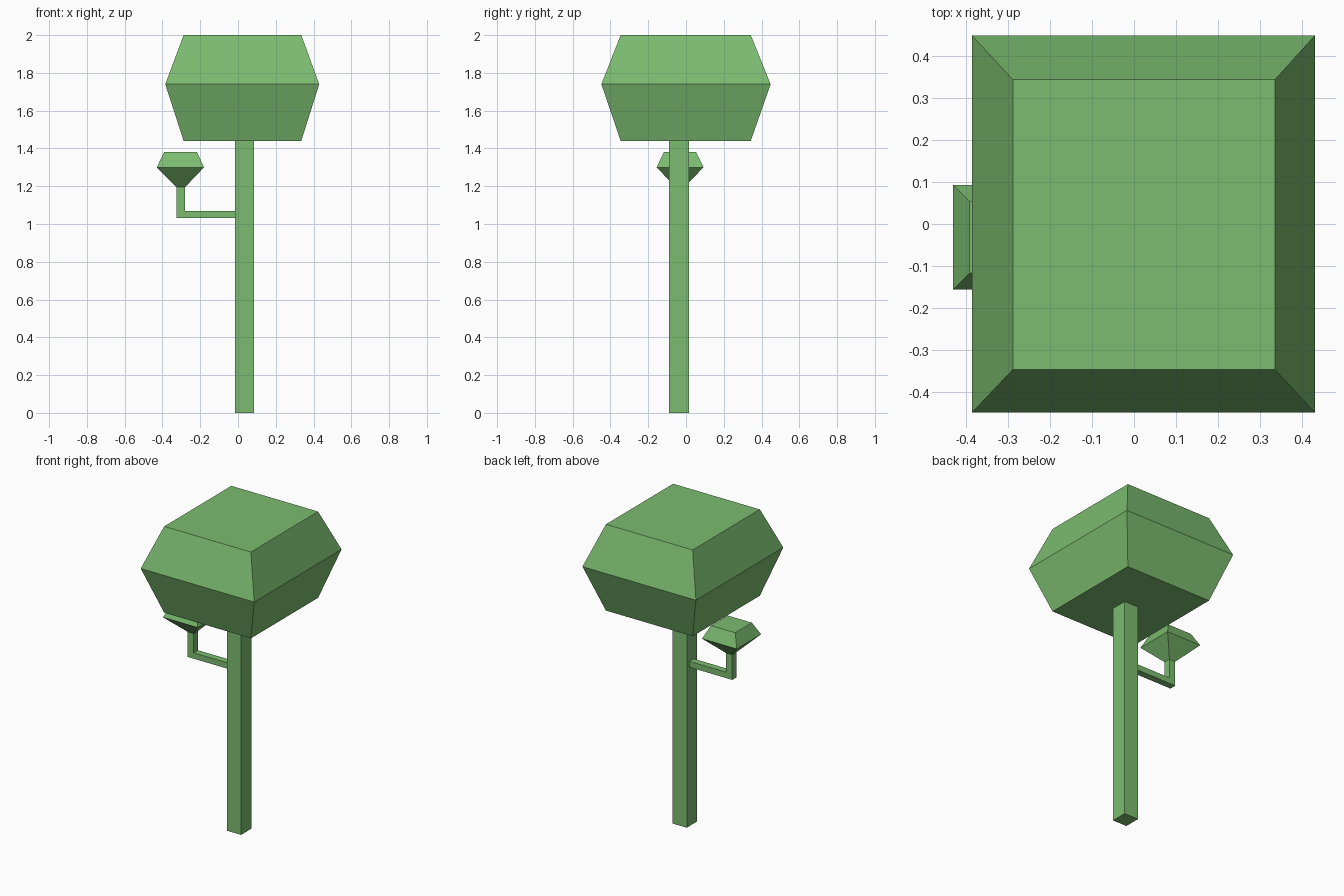
import bpy
import bmesh

if "Cube" in bpy.data.objects:
    bpy.data.objects.remove(bpy.data.objects["Cube"])

green = bpy.data.materials.new("leaf_green")
green.diffuse_color = (0.2, 0.5, 0.16, 1)
green.use_nodes = True
green.node_tree.nodes["Principled BSDF"].inputs["Base Color"].default_value = green.diffuse_color


def ring_z(x0, x1, y0, y1, z):
    """Horizontal rectangle at height z."""
    return [(x0, y0, z), (x1, y0, z), (x1, y1, z), (x0, y1, z)]


def loft(name, rings, cap_start=True, cap_end=True):
    """Bridge a stack of four-sided rings into a flat-shaded object."""
    bm = bmesh.new()
    loops = [[bm.verts.new(p) for p in ring] for ring in rings]
    for a, b in zip(loops, loops[1:]):
        for i in range(4):
            j = (i + 1) % 4
            bm.faces.new((a[i], a[j], b[j], b[i]))
    if cap_start:
        bm.faces.new(loops[0][::-1])
    if cap_end:
        bm.faces.new(loops[-1])
    bmesh.ops.recalc_face_normals(bm, faces=bm.faces)
    mesh = bpy.data.meshes.new(name)
    bm.to_mesh(mesh)
    bm.free()
    mesh.materials.append(green)
    obj = bpy.data.objects.new(name, mesh)
    bpy.context.collection.objects.link(obj)
    return obj


# Square trunk, open where it meets the crown
loft("trunk", [ring_z(-0.017, 0.085, -0.09, 0.016, z) for z in (0, 1.44)],
     cap_end=False)

# Main faceted crown
loft("main_crown", [
    ring_z(-0.288, 0.335, -0.346, 0.343, 1.44),
    ring_z(-0.385, 0.43, -0.448, 0.448, 1.74),
    ring_z(-0.288, 0.335, -0.346, 0.343, 2.0),
])

# Branch swept out of the trunk with a mitred elbow, flaring into the small crown
bx0, bx1, by0, by1 = -0.325, -0.28, -0.054, -0.01
zb, zt = 1.032, 1.07
side = lambda xl, xh: [(xl, by0, zb), (xh, by0, zt), (xh, by1, zt), (xl, by1, zb)]
loft("branch", [
    side(-0.017, -0.017),
    side(bx0, bx1),
    ring_z(bx0, bx1, by0, by1, 1.195),
], cap_start=False, cap_end=False)

# Small faceted crown
loft("small_crown", [
    ring_z(bx0, bx1, by0, by1, 1.195),
    ring_z(-0.43, -0.18, -0.156, 0.093, 1.30),
    ring_z(-0.391, -0.217, -0.117, 0.054, 1.38),
], cap_start=False)
